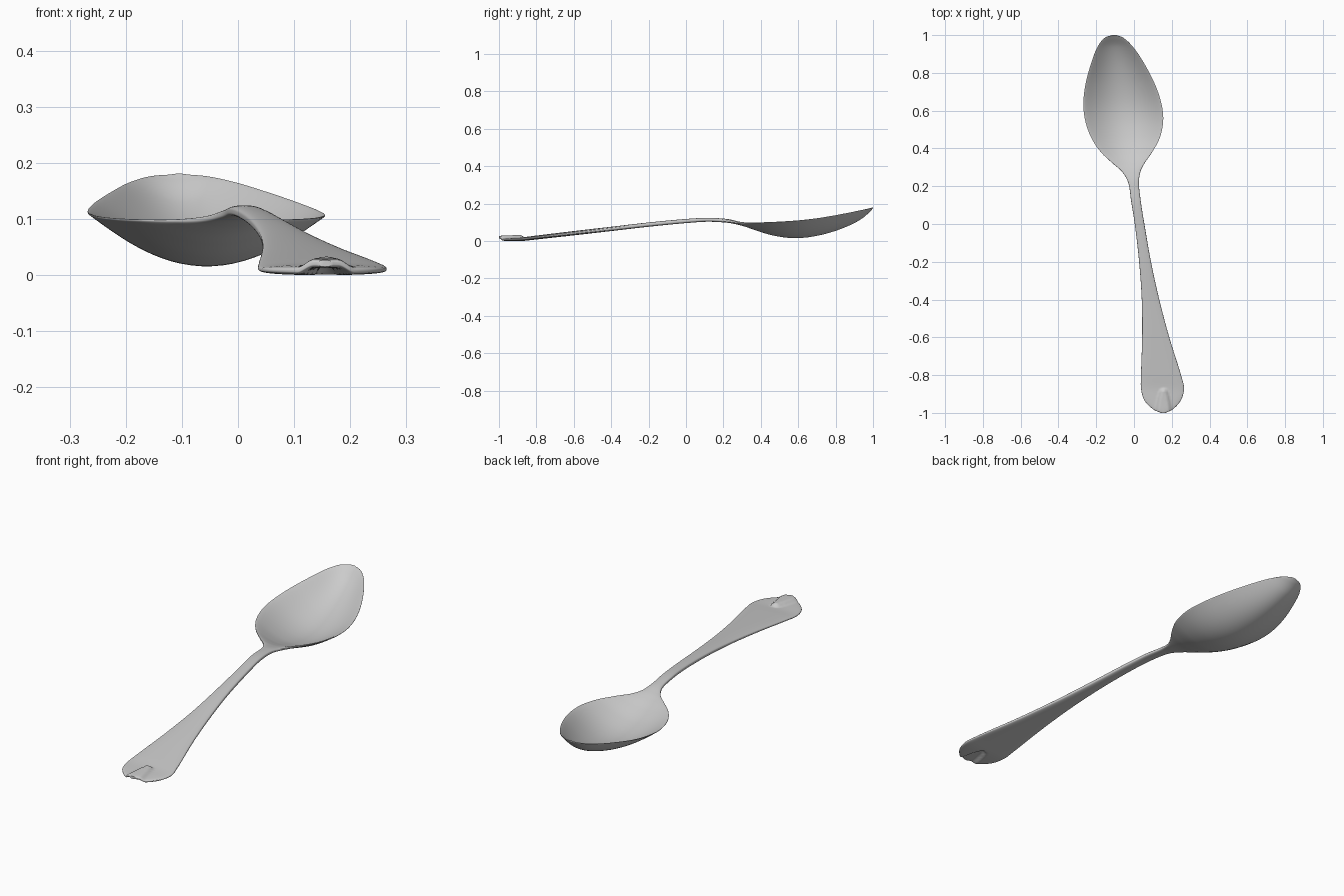
import bpy, bmesh, math

if "Cube" in bpy.data.objects:
    bpy.data.objects.remove(bpy.data.objects["Cube"])

# Spoon stations: y, left x, right x, edge height, thickness, bowl depth
ROWS = [
    (1.000, -0.118, -0.092, 0.180, 0.006, 0.000),
    (0.985, -0.156, -0.055, 0.177, 0.009, 0.012),
    (0.940, -0.192, -0.007, 0.167, 0.011, 0.040),
    (0.857, -0.225, 0.050, 0.150, 0.012, 0.066),
    (0.740, -0.257, 0.111, 0.129, 0.012, 0.084),
    (0.635, -0.268, 0.146, 0.115, 0.012, 0.089),
    (0.550, -0.259, 0.155, 0.108, 0.012, 0.083),
    (0.460, -0.228, 0.138, 0.103, 0.012, 0.064),
    (0.380, -0.175, 0.096, 0.100, 0.013, 0.037),
    (0.320, -0.112, 0.055, 0.099, 0.015, 0.014),
    (0.275, -0.062, 0.034, 0.102, 0.018, 0.003),
    (0.220, -0.031, 0.026, 0.110, 0.020, 0.000),
    (0.120, -0.015, 0.036, 0.116, 0.021, 0.000),
    (0.000, 0.004, 0.055, 0.109, 0.022, 0.000),
    (-0.200, 0.027, 0.090, 0.090, 0.023, 0.000),
    (-0.400, 0.041, 0.134, 0.067, 0.023, 0.000),
    (-0.600, 0.043, 0.187, 0.044, 0.023, 0.000),
    (-0.800, 0.037, 0.249, 0.021, 0.021, 0.000),
    (-0.870, 0.037, 0.265, 0.013, 0.020, 0.000),
    (-0.930, 0.053, 0.250, 0.011, 0.018, 0.000),
    (-0.980, 0.100, 0.207, 0.010, 0.016, 0.000),
    (-1.000, 0.143, 0.167, 0.010, 0.012, 0.000),
]
STEPS, RING = 12, 72


def smooth_stations(rows, steps):
    """Smooth curve through the rows, spaced by outline distance."""
    t = [0.0]
    for a, b in zip(rows, rows[1:]):
        t.append(t[-1] + math.sqrt(math.dist(a[:3], b[:3])))
    n = len(rows)

    def tangent(i, k):
        lo, hi = max(i - 1, 0), min(i + 1, n - 1)
        slope = lambda p, q: (rows[q][k] - rows[p][k]) / (t[q] - t[p])
        if lo == i or hi == i:
            return slope(lo, hi)
        a, b = t[i] - t[lo], t[hi] - t[i]
        return (slope(lo, i) * b + slope(i, hi) * a) / (a + b)

    out = []
    for i in range(n - 1):
        h = t[i + 1] - t[i]
        for s in range(steps + (i == n - 2)):
            u = s / steps
            out.append([
                (2*u**3 - 3*u**2 + 1) * rows[i][k] + (u**3 - 2*u**2 + u) * h * tangent(i, k)
                + (3*u**2 - 2*u**3) * rows[i + 1][k] + (u**3 - u**2) * h * tangent(i + 1, k)
                for k in range(6)])
    return out


def emboss(x, y):
    """Arched raised thumb mark at the end of the handle."""
    if y > -0.865:
        return 0.0
    w = 0.056 * math.sqrt((-0.865 - y) / 0.135)
    if w < 1e-5:
        return 0.0
    f = min(max((1 - abs(x - 0.157) / w) / 0.6, 0), 1)
    return 0.013 * f * f * (3 - 2 * f) * min(1, (-0.865 - y) / 0.02)


# Loft bowl, neck and handle as one closed skin
bm = bmesh.new()
rings = []
for y, xl, xr, z, th, depth in smooth_stations(ROWS, STEPS):
    ring = []
    for j in range(RING):
        a = 2 * math.pi * (j + 0.5) / RING
        u, s = math.cos(a), math.sin(a)
        x = (xl + xr) / 2 + (xr - xl) / 2 * u
        mid = z - max(depth, 0) * (1 - u * u) ** 1.15 + emboss(x, y)
        ring.append(bm.verts.new((x, y, mid + th / 2 * math.copysign(abs(s) ** 0.6, s))))
    rings.append(ring)
for r0, r1 in zip(rings, rings[1:]):
    for j in range(RING):
        k = (j + 1) % RING
        bm.faces.new((r0[j], r0[k], r1[k], r1[j]))
bm.faces.new(rings[0])
bm.faces.new(rings[-1])
bmesh.ops.recalc_face_normals(bm, faces=bm.faces)

# Rest on the ground
low = min(v.co.z for v in bm.verts)
for v in bm.verts:
    v.co.z -= low
mesh = bpy.data.meshes.new("spoon")
bm.to_mesh(mesh)
bm.free()
spoon = bpy.data.objects.new("spoon", mesh)
bpy.context.collection.objects.link(spoon)

metal = bpy.data.materials.new("light grey metal")
metal.diffuse_color = (0.6, 0.6, 0.6, 1)
metal.use_nodes = True
metal.node_tree.nodes["Principled BSDF"].inputs["Base Color"].default_value = metal.diffuse_color
mesh.materials.append(metal)

bpy.context.view_layer.objects.active = spoon
spoon.select_set(True)
bpy.ops.object.shade_smooth_by_angle(angle=math.radians(50))
